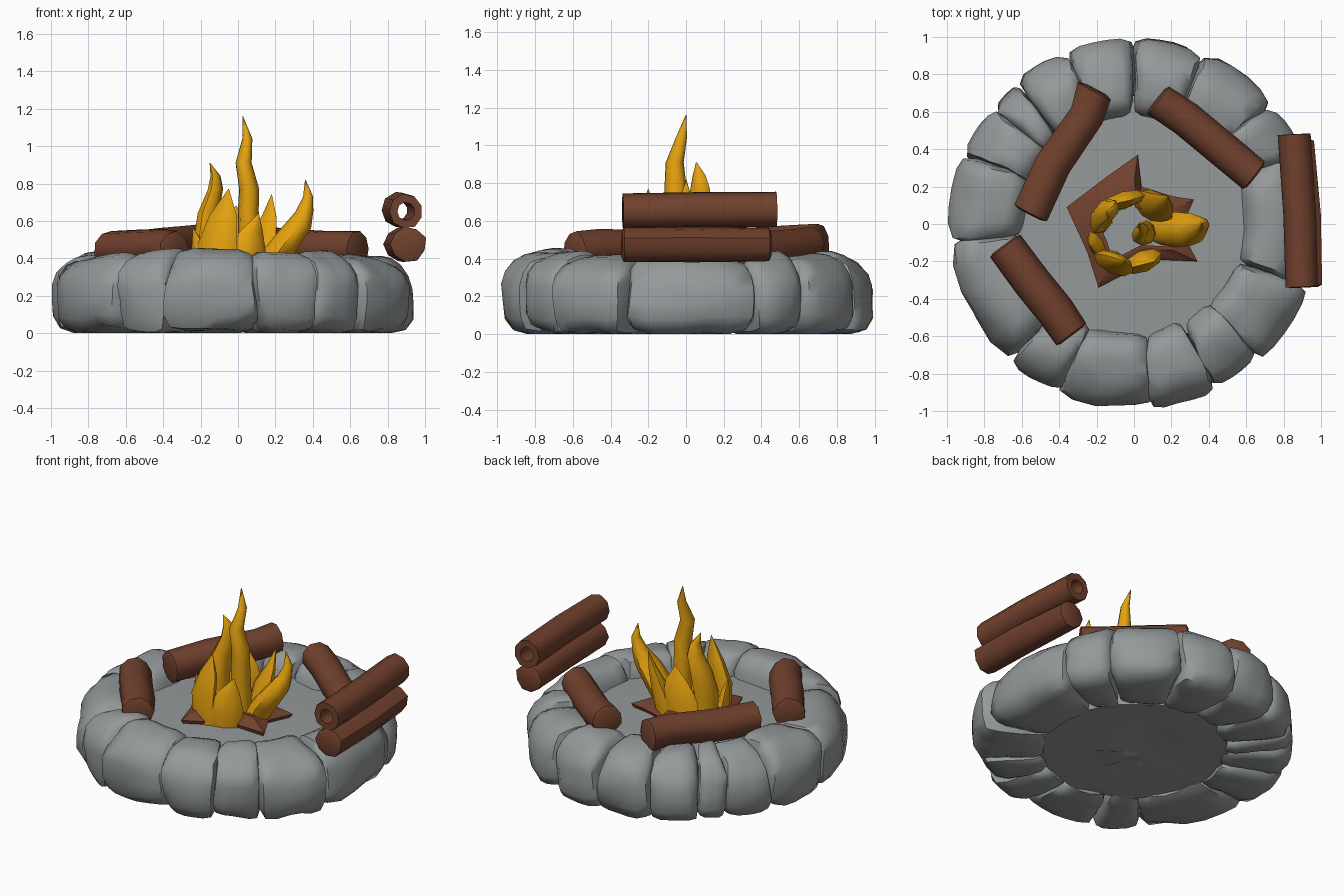
import bpy, bmesh, math, random
from mathutils import Vector, noise

if "Cube" in bpy.data.objects:
    bpy.data.objects.remove(bpy.data.objects["Cube"])

random.seed(4)


def material(name, rgb):
    m = bpy.data.materials.new(name)
    m.diffuse_color = (*rgb, 1)
    m.use_nodes = True
    m.node_tree.nodes["Principled BSDF"].inputs["Base Color"].default_value = m.diffuse_color
    return m


GREY = material("stone grey", (0.30, 0.32, 0.325))
BROWN = material("wood brown", (0.165, 0.053, 0.027))
ORANGE = material("flame orange", (0.78, 0.36, 0.005))


def finish(bm, name, mat, angle=40):
    bmesh.ops.recalc_face_normals(bm, faces=bm.faces)
    me = bpy.data.meshes.new(name)
    bm.to_mesh(me)
    bm.free()
    me.materials.append(mat)
    ob = bpy.data.objects.new(name, me)
    bpy.context.collection.objects.link(ob)
    bpy.ops.object.select_all(action='DESELECT')
    ob.select_set(True)
    bpy.context.view_layer.objects.active = ob
    bpy.ops.object.shade_smooth_by_angle(angle=math.radians(angle))
    return ob


def loft(name, rings, mat, closed=False, angle=40):
    """Skin a list of equal-sized point rings; cap the ends unless closed."""
    bm = bmesh.new()
    vs = [[bm.verts.new(p) for p in r] for r in rings]
    n = len(vs[0])
    pairs = list(zip(vs, vs[1:])) + ([(vs[-1], vs[0])] if closed else [])
    for a, b in pairs:
        for i in range(n):
            j = (i + 1) % n
            bm.faces.new((a[i], a[j], b[j], b[i]))
    if not closed:
        bm.faces.new(vs[0])
        bm.faces.new(vs[-1])
    return finish(bm, name, mat, angle)


# --- ring of stones: rough blocks bent around the circle ---
def stone(name, a0, a1, outer, top, seed):
    bm = bmesh.new()
    bmesh.ops.create_cube(bm, size=2)
    bmesh.ops.subdivide_edges(bm, edges=bm.edges[:], cuts=4, use_grid_fill=True)
    mid, half = math.radians((a0 + a1) / 2), math.radians(abs(a1 - a0) / 2) * 1.05
    for v in bm.verts:
        u, r, w = v.co / sum(abs(c) ** 6 for c in v.co) ** (1 / 6)
        lo = 0.54 + 0.06 * (w + 1) / 2 + 0.03 * max(w, 0) ** 3
        hi = outer - 0.08 * max(w, 0) ** 2 - 0.05 * max(-w, 0) ** 5
        rad = lo + (hi - lo) * (r + 1) / 2
        z = top * (w + 1) / 2 - 0.04 * max(w, 0) * max(r, 0) ** 2
        ang = mid + half * u
        p = Vector((rad * math.cos(ang), rad * math.sin(ang), z))
        p += noise.noise_vector(p * 4.2 + Vector((seed * 7.3, 0, 0))) * 0.032
        flat = math.hypot(p.x, p.y)
        if flat > 0.995:
            p.x, p.y = p.x * 0.995 / flat, p.y * 0.995 / flat
        p.z = max(p.z, 0)
        v.co = p
    finish(bm, name, GREY, 50)


seams = [90, 68, 42, 23, -20, -47, -64, -84, -114, -132, -175, -202, -220, -230, -249, -270]
outers = [0.99, 0.99, 0.97, 0.95, 1.0, 0.97, 0.99, 0.99, 0.99, 0.99, 1.0, 0.98, 0.98, 0.99, 0.99]
for k, (a, b) in enumerate(zip(seams, seams[1:])):
    stone(f"ring_stone_{k + 1}", a, b, outers[k], 0.425 + random.uniform(-0.012, 0.02), k + 1)

# --- raised floor slab inside the ring, rough underneath ---
rings = []
for rad, z in ((0.05, 0.03), (0.17, 0.03), (0.3, 0.03), (0.43, 0.03), (0.58, 0.03),
               (0.66, 0.3), (0.4, 0.31), (0.04, 0.315)):
    ring = []
    for i in range(20):
        t = math.tau * i / 20
        p = Vector((rad * math.cos(t), rad * math.sin(t), z))
        if z < 0.1:
            p.z += 0.035 * noise.noise(p * 9)
        ring.append(p)
    rings.append(ring)
loft("floor_slab", rings, GREY, angle=25)


# --- logs ---
def log(name, path, r, hole=0.0, n=9):
    pts = [Vector(p) for p in path]
    wob = [random.uniform(0.92, 1.06) for _ in range(n)]
    axis = (pts[-1] - pts[0]).normalized()
    side = axis.cross(Vector((0, 0, 1))).normalized()
    up = side.cross(axis)

    def ring(c, rad):
        return [c + (side * math.cos(math.tau * (i + .5) / n) + up * math.sin(math.tau * (i + .5) / n))
                * rad * wob[i] for i in range(n)]

    outer = [ring(p, r * random.uniform(0.96, 1.04)) for p in pts]
    if hole:
        loft(name, outer + [ring(p, hole) for p in reversed(pts)], BROWN, closed=True, angle=55)
    else:
        inset = axis * 0.01
        loft(name, [ring(pts[0] - inset, r * 0.75)] + outer + [ring(pts[-1] + inset, r * 0.75)], BROWN, angle=55)


log("back_left_log", [(-0.21, 0.71, 0.48), (-0.25, 0.58, 0.48), (-0.43, 0.32, 0.46), (-0.55, 0.06, 0.445)], 0.1)
log("front_left_log", [(-0.69, -0.12, 0.45), (-0.55, -0.31, 0.455), (-0.42, -0.47, 0.46), (-0.34, -0.59, 0.45)], 0.098)
log("back_right_log", [(0.13, 0.66, 0.475), (0.28, 0.56, 0.46), (0.46, 0.41, 0.45), (0.64, 0.26, 0.45)], 0.1)
log("stacked_log_lower", [(0.91, -0.33, 0.475), (0.90, 0.05, 0.475), (0.87, 0.44, 0.475)], 0.096)
log("stacked_log_upper", [(0.90, -0.335, 0.65), (0.89, 0.05, 0.655), (0.86, 0.48, 0.657)], 0.093, hole=0.05)

# --- ragged burnt wood around the foot of the fire ---
star = [(-0.36, 0.09), (-0.15, 0.25), (0.02, 0.37), (0.04, 0.2), (0.2, 0.15), (0.32, 0.13),
        (0.25, -0.03), (0.34, -0.2), (0.1, -0.19), (-0.19, -0.34), (-0.25, -0.15)]
center = Vector((-0.03, -0.03, 0))
wood = []
for f, z in ((0.9, 0.28), (1.0, 0.335), (0.65, 0.39), (0.52, 0.39), (0.52, 0.28)):
    wood.append([center + (Vector((x, y, 0)) - center) * f + Vector((0, 0, z)) for x, y in star])
loft("fire_wood", wood, BROWN, closed=True)


# --- flames: tapered tongues, (x, y, z, half width), widened along the fire's rim ---
def flame(name, pts, wide=1.0, thin=0.9, n=8):
    out = (Vector((pts[0][0], pts[0][1], 0)) - center).normalized()
    along = Vector((-out.y, out.x, 0))
    rings = []
    for x, y, z, r in pts:
        r = max(r, 0.002)
        rings.append([Vector((x, y, z)) + along * (r * wide * math.cos(math.tau * i / n))
                      + out * (r * thin * math.sin(math.tau * i / n)) for i in range(n)])
    loft(name, rings, ORANGE, angle=50)


flame("main_flame", [(0.06, -0.04, 0.3, 0.06), (0.06, -0.05, 0.5, 0.065), (0.055, -0.05, 0.66, 0.062),
                     (0.06, -0.055, 0.77, 0.06), (0.03, -0.06, 0.91, 0.048), (0.05, -0.025, 1.04, 0.03),
                     (0.025, 0, 1.16, 0)])
flame("left_flame", [(-0.17, 0.03, 0.3, 0.07), (-0.175, 0.03, 0.5, 0.068), (-0.16, 0.06, 0.64, 0.062),
                     (-0.12, 0.075, 0.77, 0.045), (-0.12, 0.07, 0.84, 0.03), (-0.15, 0.055, 0.91, 0)], 1.25, 0.85)
flame("right_flame", [(0.14, -0.03, 0.3, 0.08), (0.22, -0.03, 0.44, 0.095), (0.31, -0.03, 0.56, 0.085),
                      (0.355, -0.01, 0.65, 0.05), (0.375, 0, 0.73, 0.028), (0.36, 0, 0.82, 0)], 1.0, 0.95)
flame("front_left_flame", [(-0.11, -0.2, 0.3, 0.1), (-0.11, -0.21, 0.48, 0.1), (-0.08, -0.2, 0.63, 0.07),
                           (-0.05, -0.2, 0.77, 0)], 1.15, 0.55)
flame("front_right_flame", [(0.04, -0.19, 0.3, 0.09), (0.05, -0.2, 0.42, 0.095), (0.07, -0.2, 0.54, 0.06),
                            (0.11, -0.2, 0.64, 0)], 1.15, 0.6)
flame("back_right_flame", [(0.08, 0.09, 0.3, 0.1), (0.12, 0.1, 0.48, 0.095), (0.165, 0.12, 0.62, 0.045),
                           (0.18, 0.15, 0.74, 0)], 1.2, 0.6)
flame("back_left_flame", [(-0.07, 0.12, 0.3, 0.09), (-0.05, 0.13, 0.46, 0.09), (-0.02, 0.13, 0.58, 0.055),
                          (-0.01, 0.13, 0.68, 0)], 1.3, 0.5)
flame("small_side_flame", [(-0.18, -0.11, 0.3, 0.07), (-0.2, -0.12, 0.4, 0.065), (-0.215, -0.12, 0.48, 0.04),
                           (-0.24, -0.11, 0.56, 0)], 1.3, 0.6)
